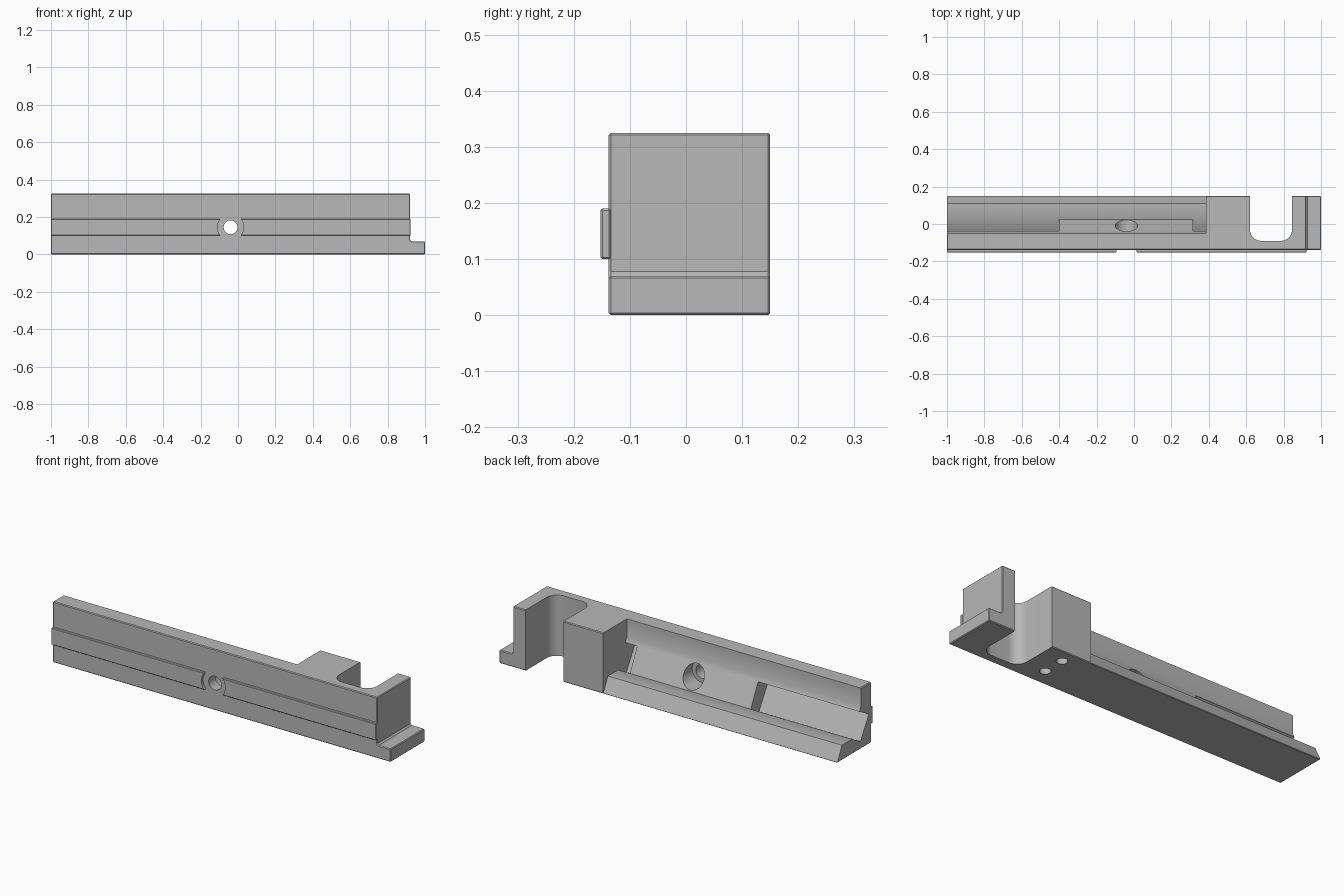
import bpy, bmesh, math
from mathutils import Vector

if "Cube" in bpy.data.objects:
    bpy.data.objects.remove(bpy.data.objects["Cube"], do_unlink=True)

steel = bpy.data.materials.new("satin grey")
steel.use_nodes = True
GREY = (0.48, 0.48, 0.48, 1)
steel.diffuse_color = GREY
steel.node_tree.nodes["Principled BSDF"].inputs["Base Color"].default_value = GREY


def prism(name, profile, axis, start, end):
    """Extrude a 2D profile along x, y or z."""
    def place(a, b, t):
        return {"x": (t, a, b), "y": (a, t, b), "z": (a, b, t)}[axis]
    bm = bmesh.new()
    face = bm.faces.new([bm.verts.new(place(a, b, start)) for a, b in profile])
    top = bmesh.ops.extrude_face_region(bm, geom=[face])["geom"]
    shift = Vector(place(0, 0, end - start))
    bmesh.ops.translate(bm, vec=shift, verts=[v for v in top if isinstance(v, bmesh.types.BMVert)])
    bmesh.ops.recalc_face_normals(bm, faces=bm.faces)
    mesh = bpy.data.meshes.new(name)
    bm.to_mesh(mesh)
    bm.free()
    mesh.materials.append(steel)
    obj = bpy.data.objects.new(name, mesh)
    bpy.context.collection.objects.link(obj)
    return obj


def arc(cx, cy, r, a0=0, a1=360, n=40):
    return [(cx + r * math.cos(math.radians(a0 + (a1 - a0) * i / n)),
             cy + r * math.sin(math.radians(a0 + (a1 - a0) * i / n)))
            for i in range(n if a1 - a0 == 360 else n + 1)]


def apply(obj, mod):
    bpy.context.view_layer.objects.active = obj
    bpy.ops.object.modifier_apply(modifier=mod.name)


def soften(obj, width):
    mod = obj.modifiers.new("edge break", "BEVEL")
    mod.width = width
    mod.limit_method = "ANGLE"
    mod.angle_limit = math.radians(60)
    apply(obj, mod)


def cut(obj, cutter):
    mod = obj.modifiers.new("cut", "BOOLEAN")
    mod.object = cutter
    mod.solver = "EXACT"
    apply(obj, mod)
    bpy.data.objects.remove(cutter, do_unlink=True)


# Main bar with the stepped foot at its left end
FRONT, BACK = -0.138, 0.15
body = prism("main_bar", [(-1, 0), (1, 0), (1, 0.07), (0.928, 0.07), (0.92, 0.078),
                          (0.92, 0.325), (-1, 0.325)], "y", FRONT, BACK)
soften(body, 0.004)

# Open back: upright wall, slanted seat, flat lip and sloped outer edge
cut(body, prism("back_cutter", [(0.2, -0.1), (0.11, 0.08), (0.024, 0.08), (-0.05, 0.228),
                                (-0.05, 0.4), (0.2, 0.4)], "x", -1.1, 0.385))

# Deeper slanted pockets on each side of the raised seat
POCKET = [(0.026, 0.081), (-0.046, 0.041), (-0.117, 0.16), (-0.03, 0.207)]
for start, end in ((-1.1, -0.4), (0.315, 0.385)):
    cut(body, prism("pocket_cutter", POCKET, "x", start, end))

# Round-cornered slot from the back
R = 0.06
slot = [(0.62, 0.3)] + arc(0.62 + R, -0.09 + R, R, 180, 270, 10) \
    + arc(0.845 - R, -0.09 + R, R, 270, 360, 10) + [(0.845, 0.3)]
cut(body, prism("slot_cutter", slot, "z", -0.1, 0.5))

# Counterbored cross hole and two blind holes underneath
HOLE = (-0.04, 0.145)
cut(body, prism("hole_cutter", arc(*HOLE, 0.037), "y", -0.3, 0.3))
cut(body, prism("counterbore_cutter", arc(*HOLE, 0.06), "y", -0.08, 0.3))
for y in (-0.043, 0.078):
    cut(body, prism("blind_hole_cutter", arc(0.5, y, 0.027), "z", -0.1, 0.15))

# Front rails, cut round beside the hole
parts = [body]
for name, x0, x1 in (("right_rail", -1, HOLE[0]), ("left_rail", HOLE[0], 0.922)):
    rail = prism(name, [(x0, 0.1), (x1, 0.1), (x1, 0.19), (x0, 0.19)], "y", -0.152, FRONT + 0.004)
    soften(rail, 0.003)
    cut(rail, prism("relief_cutter", arc(*HOLE, 0.07), "y", -0.3, 0.0))
    parts.append(rail)

for obj in bpy.context.view_layer.objects:
    obj.select_set(obj in parts)
bpy.context.view_layer.objects.active = body
bpy.ops.object.shade_smooth_by_angle(angle=math.radians(30))
